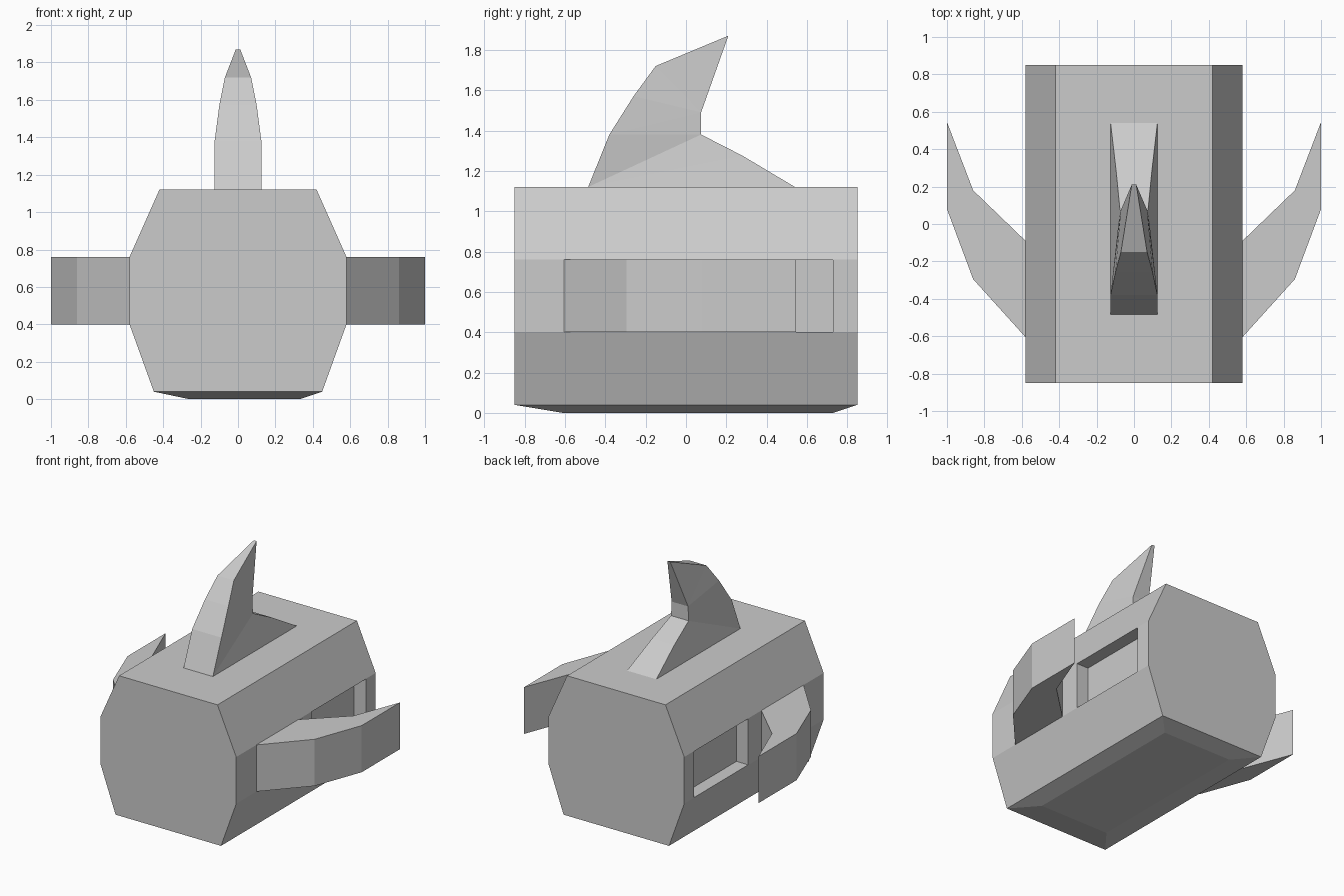
import bpy, bmesh

if "Cube" in bpy.data.objects:
    bpy.data.objects.remove(bpy.data.objects["Cube"])


def make_object(name, bm):
    bmesh.ops.recalc_face_normals(bm, faces=bm.faces[:])
    mesh = bpy.data.meshes.new(name)
    bm.to_mesh(mesh)
    bm.free()
    ob = bpy.data.objects.new(name, mesh)
    bpy.context.collection.objects.link(ob)
    return ob


def prism(points, vec):
    """Extrude a closed 3D outline along vec."""
    bm = bmesh.new()
    face = bm.faces.new([bm.verts.new(p) for p in points])
    ext = bmesh.ops.extrude_face_region(bm, geom=[face], use_keep_orig=True)
    moved = [g for g in ext["geom"] if isinstance(g, bmesh.types.BMVert)]
    bmesh.ops.translate(bm, verts=moved, vec=vec)
    bmesh.ops.recalc_face_normals(bm, faces=bm.faces[:])
    return bm


# Body: eight-sided prism along y
half = [(0.45, 0.04), (0.58, 0.40), (0.58, 0.76), (0.42, 1.12)]
outline = half + [(-x, z) for x, z in reversed(half)]
bm = prism([(x, -0.85, z) for x, z in outline], (0, 1.70, 0))

# Shallow raised panel on the underside
bottom = min(bm.faces, key=lambda f: f.calc_center_median().z)
bmesh.ops.inset_individual(bm, faces=[bottom], thickness=0.15)
for v in bottom.verts:
    v.co = (0.33 if v.co.x > 0 else -0.26, 0.73 if v.co.y > 0 else -0.61, 0)
body = make_object("body", bm)

# Side recesses behind the side fins
for side, label in ((1, "right"), (-1, "left")):
    rect = [(0.07, 0.402), (0.73, 0.402), (0.73, 0.758), (0.07, 0.758)]
    cutter = make_object(label + "_recess_cutter",
                         prism([(side * 0.48, y, z) for y, z in rect], (side * 0.3, 0, 0)))
    cutter.hide_render = True
    cutter.hide_set(True)
    mod = body.modifiers.new(label + "_recess", 'BOOLEAN')
    mod.operation = 'DIFFERENCE'
    mod.solver = 'EXACT'
    mod.object = cutter

# Swept-back side fins
fin = [(0.58, -0.605), (0.86, -0.295), (1.0, 0.08),
       (1.0, 0.545), (0.86, 0.18), (0.58, -0.09)]
for side, label in ((1, "right"), (-1, "left")):
    make_object(label + "_side_fin",
                prism([(side * x, y, 0.40) for x, y in fin], (0, 0, 0.36)))

# Top fin: outline in side view as (y, z, half width)
front = [(-0.485, 1.12, 0.125), (-0.38, 1.38, 0.125), (-0.26, 1.57, 0.10), (-0.15, 1.72, 0.07)]
rear = [(0.21, 1.87, 0.012), (0.075, 1.49, 0.07), (0.075, 1.38, 0.075),
        (0.28, 1.275, 0.095), (0.54, 1.12, 0.125)]
rim = front + rear
bm = bmesh.new()
sides = [[bm.verts.new((s * w, y, z)) for y, z, w in rim] for s in (1, -1)]
n = len(rim)
for i in range(n):
    j = (i + 1) % n
    bm.faces.new((sides[0][i], sides[0][j], sides[1][j], sides[1][i]))
# side panels meeting along the creases of the fin
for vs in sides:
    for panel in ((0, 1, 6), (1, 5, 6), (1, 2, 5), (2, 3, 5), (3, 4, 5), (0, 6, 7), (0, 7, 8)):
        bm.faces.new([vs[k] for k in panel])
make_object("top_fin", bm)
